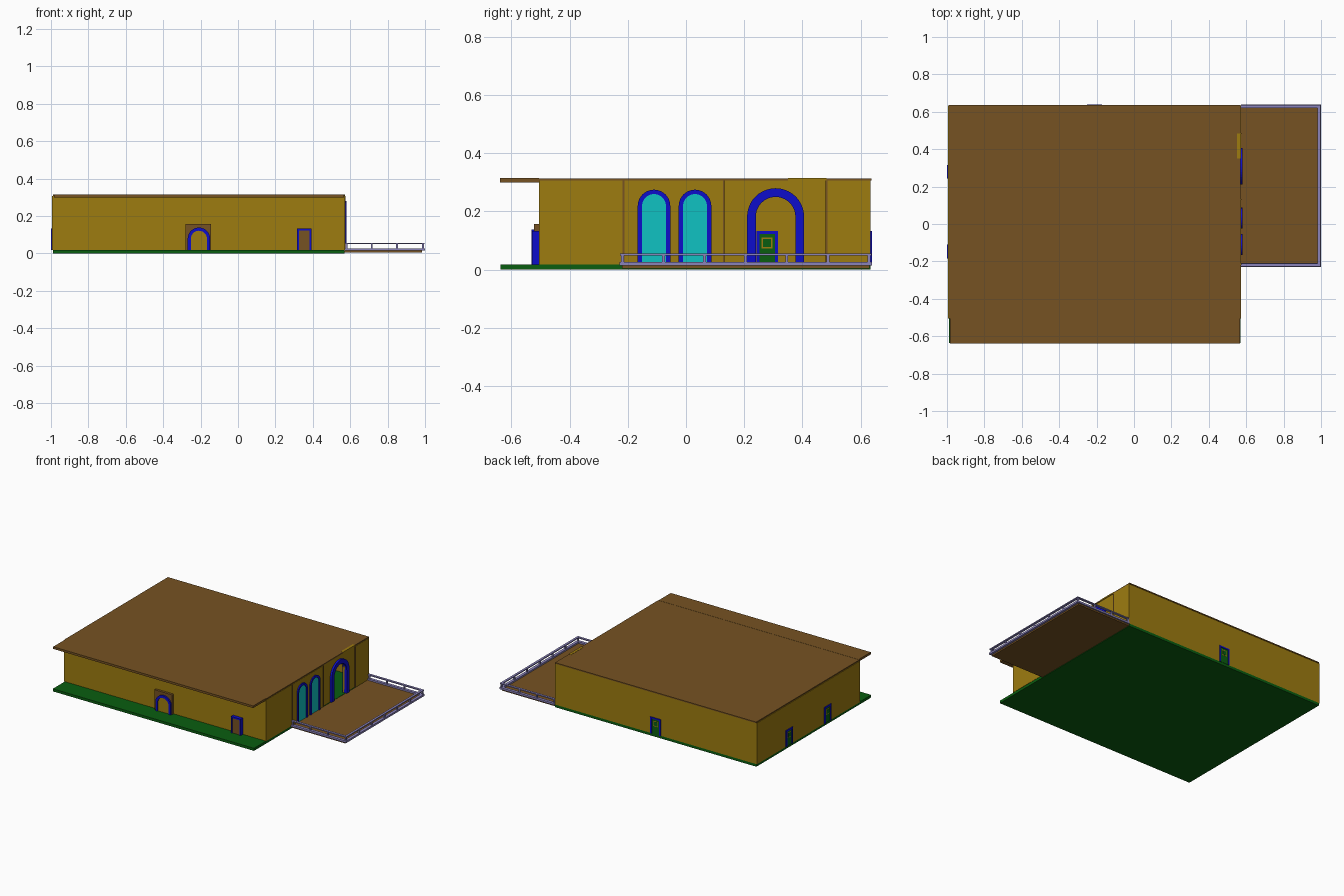
import bpy, bmesh, math

cube = bpy.data.objects.get("Cube")
if cube:
    bpy.data.objects.remove(cube, do_unlink=True)


def material(name, r, g, b):
    m = bpy.data.materials.new(name)
    m.use_nodes = True
    m.diffuse_color = (r, g, b, 1)
    m.node_tree.nodes["Principled BSDF"].inputs["Base Color"].default_value = (r, g, b, 1)
    return m


GOLD = material("gold wall", 0.34, 0.2, 0.005)
BROWN = material("brown timber", 0.18, 0.085, 0.016)
GREEN = material("green", 0.003, 0.11, 0.005)
BLUE = material("blue frame", 0.004, 0.004, 0.6)
CYAN = material("cyan glass", 0.005, 0.54, 0.54)
LAVENDER = material("lavender rail", 0.26, 0.23, 0.5)


def prism(name, outline, axis, a, b, mat):
    """Extrude an outline of (across, height) points along x or y from a to b."""
    bm = bmesh.new()
    place = (lambda u, z, d: (d, u, z)) if axis == "x" else (lambda u, z, d: (u, d, z))
    face = bm.faces.new([bm.verts.new(place(u, z, a)) for u, z in outline])
    out = bmesh.ops.extrude_face_region(bm, geom=[face])
    moved = [v for v in out["geom"] if isinstance(v, bmesh.types.BMVert)]
    bmesh.ops.translate(bm, verts=moved, vec=place(0, 0, b - a))
    bmesh.ops.recalc_face_normals(bm, faces=bm.faces)
    mesh = bpy.data.meshes.new(name)
    bm.to_mesh(mesh)
    bm.free()
    mesh.materials.append(mat)
    obj = bpy.data.objects.new(name, mesh)
    bpy.context.collection.objects.link(obj)
    return obj


def rect(u0, u1, z0, z1):
    return [(u0, z0), (u1, z0), (u1, z1), (u0, z1)]


def box(name, x, y, z, mat):
    return prism(name, rect(*x, *z), "y", *y, mat)


def arch(c, half, base, top, n=20):
    """Round-headed outline running from the right foot over to the left foot."""
    spring = top - half
    curve = [(c + half * math.cos(math.pi * i / n), spring + half * math.sin(math.pi * i / n))
             for i in range(n + 1)]
    return [(c + half, base)] + curve + [(c - half, base)]


def arch_frame(name, c, half, width, base, top, axis, a, b):
    inner = arch(c, half - width, base, top - width)
    prism(name, arch(c, half, base, top) + inner[::-1], axis, a, b, BLUE)


def door(name, c, half, axis, a, b, leaf):
    """Blue surround with a thinner panelled leaf inside it."""
    base, top, w = FLOOR, 0.133, 0.01
    surround = rect(c - half, c + half, base, top)
    hole = rect(c - half + w, c + half - w, base, top - w)
    loop = [surround[i] for i in (1, 2, 3, 0)] + [hole[i] for i in (0, 3, 2, 1)]
    prism(name + "_frame", loop, axis, a, b, BLUE)
    prism(name + "_leaf", hole, axis, a + 0.004, b - 0.004, leaf)
    if leaf == GREEN:
        for i, (h, m) in enumerate(((0.019, GOLD), (0.014, GREEN))):
            e = 0.003 - i * 0.001
            prism(f"{name}_panel_{i}", rect(c - h, c + h, 0.092 - h, 0.092 + h),
                  axis, a + e, b - e, m)


FLOOR, TOP = 0.018, 0.306
FRONT, BACK, LEFT, RIGHT, T = -0.505, 0.634, -0.994, 0.572, 0.015

# Ground slab and roof
box("ground_slab", (-0.99, 0.57), (-0.637, 0.634), (0, FLOOR), GREEN)
box("front_roof_overhang", (-0.985, 0.566), (-0.64, FRONT), (0.3, 0.315), BROWN)
box("main_roof", (-0.99, 0.57), (FRONT, 0.637), (TOP, 0.314), BROWN)
box("roof_corner_trim", (0.552, 0.571), (0.35, 0.483), (TOP, 0.3155), GOLD)

# Front, back and left walls around the hollow interior
box("front_wall", (LEFT, RIGHT), (FRONT, FRONT + T), (FLOOR, TOP), GOLD)
box("back_wall", (LEFT, RIGHT), (BACK - T, BACK), (FLOOR, TOP), GOLD)
box("left_wall", (LEFT, LEFT + T), (FRONT, BACK), (FLOOR, TOP), GOLD)

# Right wall in panels, one of them with an open archway
for name, y0, y1 in (("front", FRONT, -0.215), ("window", -0.215, 0.13), ("rear", 0.483, BACK)):
    box(f"right_wall_{name}", (RIGHT - T, RIGHT), (y0, y1), (FLOOR, TOP), GOLD)
opening = arch(0.308, 0.068, FLOOR, 0.25)
prism("right_wall_archway", [(0.13, FLOOR), (0.13, TOP), (0.483, TOP), (0.483, FLOOR)] + opening,
      "x", RIGHT - T - 0.005, RIGHT - 0.005, GOLD)
arch_frame("archway_frame", 0.308, 0.098, 0.03, FLOOR, 0.28, "x", RIGHT - 0.025, 0.58)
for i, y in enumerate((-0.215, 0.13, 0.483)):
    box(f"wall_joint_{i}", (RIGHT - T, RIGHT + 0.002), (y - 0.003, y + 0.003), (FLOOR, TOP), BROWN)

# Tall round-headed windows
for i, y in enumerate((-0.11, 0.031)):
    arch_frame(f"window_{i}_frame", y, 0.056, 0.015, FLOOR, 0.275, "x", RIGHT - 0.02, 0.58)
    prism(f"window_{i}_glass", arch(y, 0.042, FLOOR, 0.261), "x", RIGHT - 0.018, RIGHT + 0.003, CYAN)

# Front entrance: brown surround, blue arch, infill
box("entrance_surround", (-0.282, -0.145), (-0.522, FRONT), (FLOOR, 0.157), BROWN)
arch_frame("entrance_arch", -0.209, 0.06, 0.017, FLOOR, 0.138, "y", -0.532, -0.515)
prism("entrance_infill", arch(-0.209, 0.044, FLOOR, 0.122), "y", -0.525, -0.515, GOLD)

# Doors
door("front_door", 0.354, 0.038, "y", -0.53, FRONT + T + 0.005, BROWN)
door("back_door", -0.21, 0.04, "y", BACK - T - 0.005, 0.64, GREEN)
for i, y in enumerate((-0.147, 0.279)):
    door(f"left_door_{i}", y, 0.037, "x", -1.0, LEFT + T + 0.005, GREEN)

# Deck with its railing
box("deck", (0.57, 0.985), (-0.22, 0.63), (0.004, 0.016), BROWN)
X1, Y0, Y1 = 0.99, -0.219, 0.629
for name, z0, z1, w in (("bottom", 0.014, 0.027, 0.01), ("top", 0.049, 0.056, 0.008)):
    for side, y in (("front", Y0), ("back", Y1)):
        box(f"{name}_rail_{side}", (RIGHT, X1 + w), (y - w, y + w), (z0, z1), LAVENDER)
    box(f"{name}_rail_side", (X1 - w, X1 + w), (Y0, Y1), (z0, z1), LAVENDER)


def post(name, x, y):
    box(name, (x - 0.005, x + 0.005), (y - 0.005, y + 0.005), (0.02, 0.053), LAVENDER)


for i in range(7):
    post(f"side_post_{i}", X1, Y0 + (Y1 - Y0) * i / 6)
for i in range(3):
    for side, y in (("front", Y0), ("back", Y1)):
        post(f"{side}_post_{i}", 0.58 + 0.135 * i, y)
